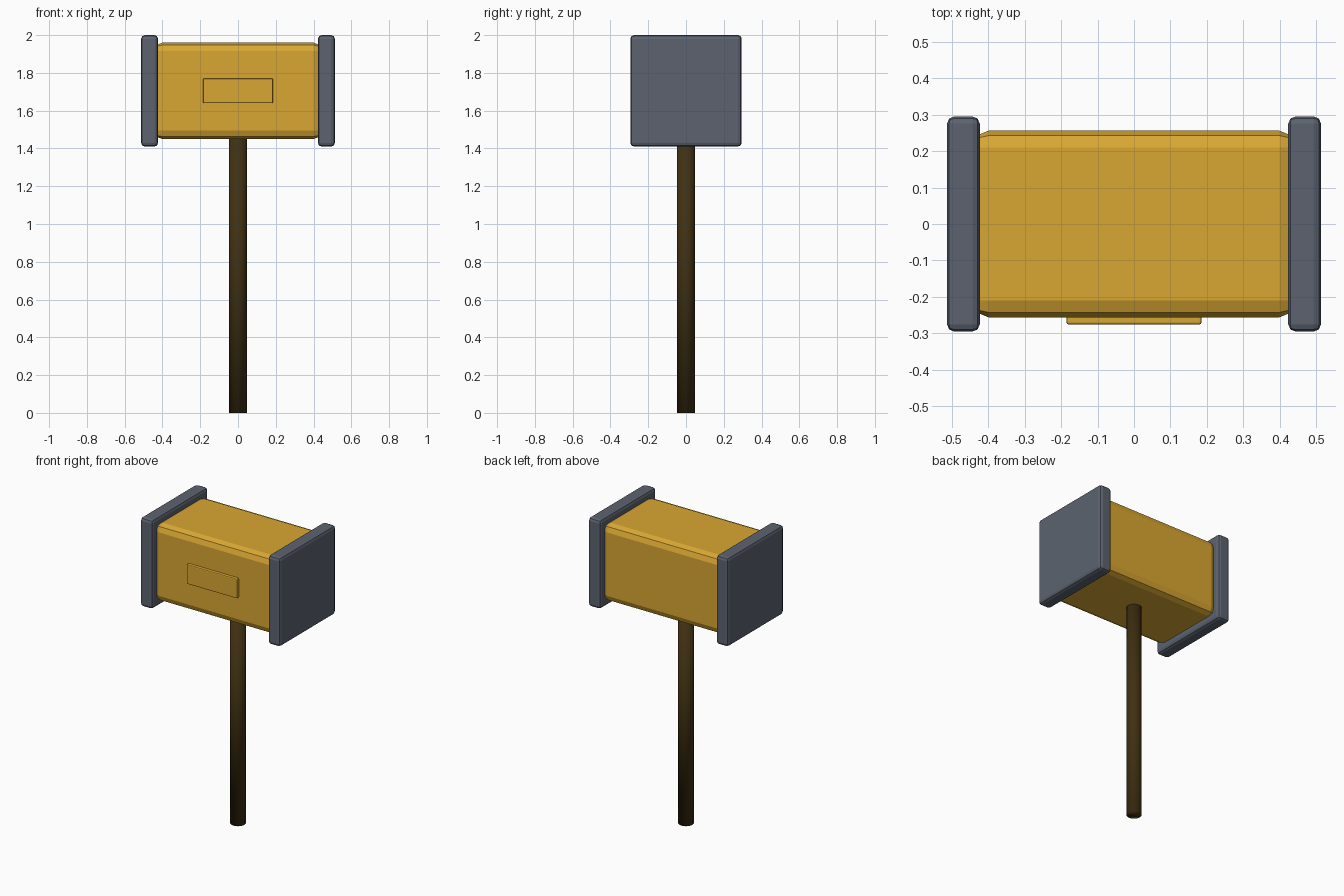
import bpy, bmesh

if "Cube" in bpy.data.objects:
    bpy.data.objects.remove(bpy.data.objects["Cube"])


def material(name, rgb):
    m = bpy.data.materials.new(name)
    m.diffuse_color = (*rgb, 1)
    m.use_nodes = True
    m.node_tree.nodes["Principled BSDF"].inputs["Base Color"].default_value = m.diffuse_color
    return m


gold = material("gold", (0.70, 0.39, 0.032))
steel = material("dark steel", (0.107, 0.124, 0.162))
wood = material("dark wood", (0.052, 0.030, 0.006))


def block(name, centre, size, bevel, segments, mat):
    """Box with rounded edges, flat shaded."""
    bm = bmesh.new()
    bmesh.ops.create_cube(bm, size=1)
    bmesh.ops.scale(bm, vec=size, verts=bm.verts)
    bmesh.ops.bevel(bm, geom=bm.edges[:], offset=bevel, segments=segments,
                    profile=0.5, affect='EDGES')
    me = bpy.data.meshes.new(name)
    bm.to_mesh(me)
    bm.free()
    me.materials.append(mat)
    ob = bpy.data.objects.new(name, me)
    ob.location = centre
    bpy.context.collection.objects.link(ob)
    return ob


# Head, front plaque and the two striking plates
block("head", (0, 0, 1.705), (0.89, 0.512, 0.512), 0.046, 2, gold)
block("plaque", (0, -0.255, 1.705), (0.37, 0.042, 0.13), 0.006, 2, gold)
for side, x in (("left", -0.468), ("right", 0.468)):
    block(side + "_plate", (x, 0, 1.705), (0.09, 0.59, 0.59), 0.02, 2, steel)

# Handle, smooth over the end caps
bpy.ops.mesh.primitive_cylinder_add(vertices=32, radius=0.047, depth=1.5,
                                    location=(0, 0, 0.75))
handle = bpy.context.object
handle.name = "handle"
handle.data.materials.append(wood)
bpy.ops.object.shade_smooth()
